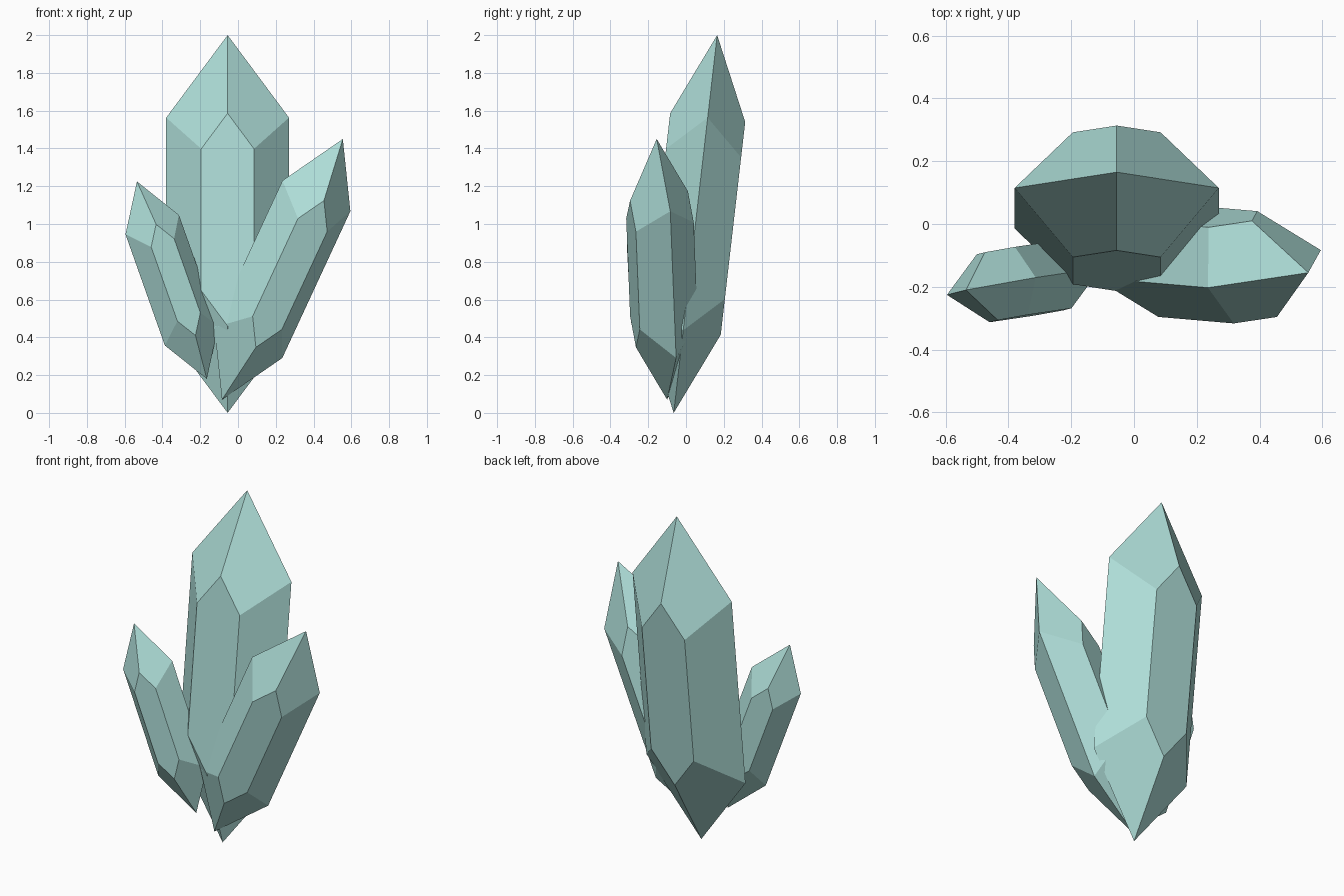
import bpy, bmesh, math
from mathutils import Vector

if "Cube" in bpy.data.objects:
    bpy.data.objects.remove(bpy.data.objects["Cube"])

mat = bpy.data.materials.new("pale_teal")
mat.diffuse_color = (0.42, 0.72, 0.68, 1)
mat.use_nodes = True
mat.node_tree.nodes["Principled BSDF"].inputs["Base Color"].default_value = mat.diffuse_color


def crystal(name, bottom, top, wide, deep, turn):
    """Six-sided prism with a four-sided point at each end."""
    bottom, top = Vector(bottom), Vector(top)
    centre = (bottom + top) / 2
    half = (top - bottom).length / 2
    axis = (top - bottom).normalized()
    side = Vector((1, turn, 0))
    side = (side - axis * side.dot(axis)).normalized()
    back = axis.cross(side)
    k = 0.43                                  # width of the front face
    shoulder = half * 0.563
    low = half - (half - shoulder) * (1 + k)  # keeps point faces flat

    bm = bmesh.new()
    for e in (-1, 1):
        pts = [(0, 0, half)]
        for s in (-1, 1):
            pts += [(s * wide, 0, shoulder), (0, s * deep, shoulder),
                    (s * wide * k, deep, low), (s * wide * k, -deep, low)]
        for x, y, z in pts:
            bm.verts.new(centre + side * x + back * y + axis * z * e)
    bmesh.ops.convex_hull(bm, input=bm.verts[:])
    bmesh.ops.dissolve_limit(bm, angle_limit=math.radians(1),
                             verts=bm.verts[:], edges=bm.edges[:])
    bmesh.ops.recalc_face_normals(bm, faces=bm.faces[:])
    me = bpy.data.meshes.new(name)
    bm.to_mesh(me)
    bm.free()
    me.materials.append(mat)
    ob = bpy.data.objects.new(name, me)
    bpy.context.collection.objects.link(ob)


# tall centre crystal and the two leaning side crystals
crystal("main_crystal", (-0.055, -0.065, 0), (-0.055, 0.165, 2.0), 0.325, 0.2, 0)
crystal("right_crystal", (-0.085, -0.10, 0.07), (0.555, -0.155, 1.45), 0.206, 0.16, 0.26)
crystal("left_crystal", (-0.165, -0.155, 0.18), (-0.535, -0.21, 1.225), 0.153, 0.11, 0.19)
